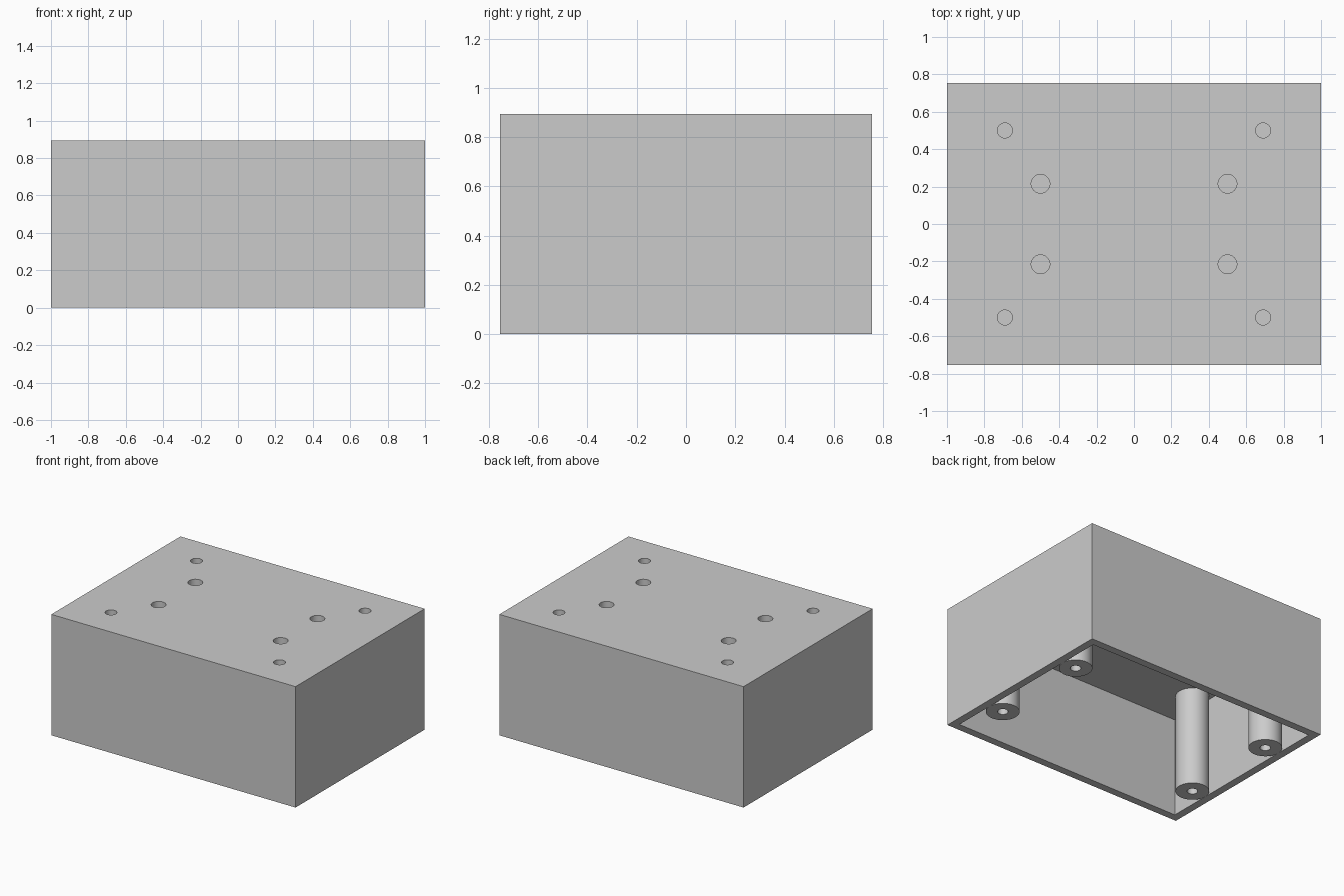
import bpy, math

if "Cube" in bpy.data.objects:
    bpy.data.objects.remove(bpy.data.objects["Cube"])

W, D, H = 2.0, 1.51, 0.895      # outer size
WALL, CEIL = 0.057, 0.735       # wall thickness, underside of the lid

grey = bpy.data.materials.new("light_grey")
grey.diffuse_color = (0.6, 0.6, 0.6, 1)
grey.use_nodes = True
grey.node_tree.nodes["Principled BSDF"].inputs["Base Color"].default_value = grey.diffuse_color


def box(name, sx, sy, z0, z1):
    bpy.ops.mesh.primitive_cube_add(size=1, location=(0, 0, (z0 + z1) / 2))
    ob = bpy.context.object
    ob.name = name
    ob.scale = (sx, sy, z1 - z0)
    bpy.ops.object.transform_apply(location=True, rotation=True, scale=True)
    ob.data.materials.append(grey)
    return ob


def cylinder(name, x, y, r, z0, z1):
    bpy.ops.mesh.primitive_cylinder_add(vertices=48, radius=r, depth=z1 - z0,
                                        location=(x, y, (z0 + z1) / 2))
    ob = bpy.context.object
    ob.name = name
    ob.data.materials.append(grey)
    return ob


def cut(target, cutter):
    cutter.hide_render = True
    bpy.context.view_layer.objects.active = target
    mod = target.modifiers.new("cut", 'BOOLEAN')
    mod.operation, mod.solver, mod.object = 'DIFFERENCE', 'EXACT', cutter
    bpy.ops.object.modifier_apply(modifier=mod.name)
    bpy.data.objects.remove(cutter, do_unlink=True)


def smooth(ob):
    bpy.ops.object.select_all(action='DESELECT')
    ob.select_set(True)
    bpy.context.view_layer.objects.active = ob
    bpy.ops.object.shade_smooth_by_angle(angle=math.radians(30))


corners = [(sx, sy) for sx in (-1, 1) for sy in (-1, 1)]

# Housing: box open at the bottom, blind holes in the lid
housing = box("housing", W, D, 0, H)
cut(housing, box("cavity", W - 2 * WALL, D - 2 * WALL, -0.1, CEIL))
for sx, sy in corners:
    cut(housing, cylinder("small_hole", sx * 0.69, sy * 0.5, 0.04, H - 0.08, H + 0.1))
    cut(housing, cylinder("large_hole", sx * 0.5, sy * 0.215, 0.05, H - 0.08, H + 0.1))
smooth(housing)

# Screw posts hanging from the lid, with a bore from below
for i, (sx, sy) in enumerate(corners):
    post = cylinder(f"screw_post_{i + 1}", sx * 0.83, sy * 0.38, 0.113, 0, CEIL)
    cut(post, cylinder("bore", sx * 0.83, sy * 0.38, 0.036, -0.1, 0.5))
    smooth(post)
